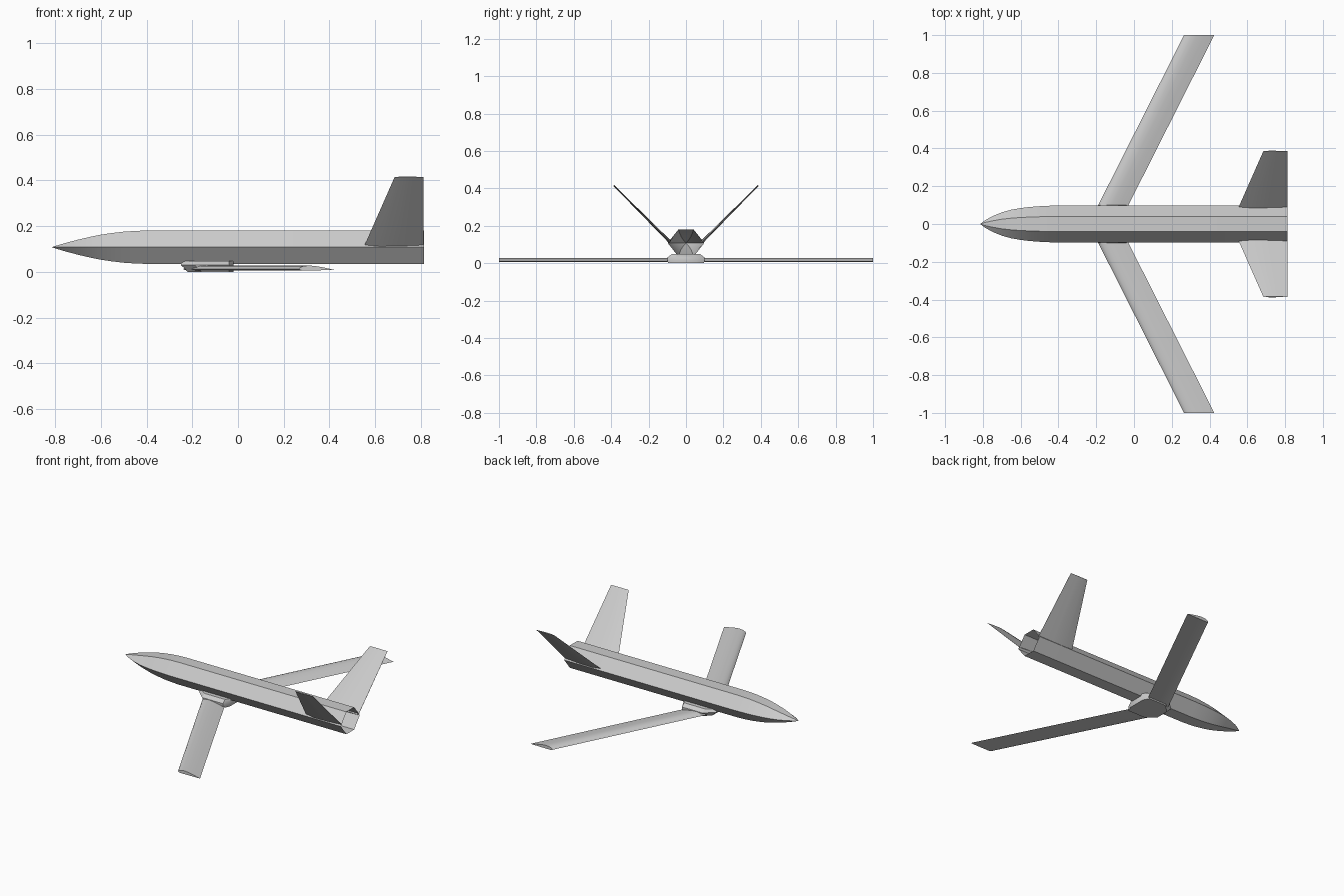
import bpy, bmesh, math
from mathutils import Vector

cube = bpy.data.objects.get("Cube")
if cube:
    bpy.data.objects.remove(cube, do_unlink=True)

grey = bpy.data.materials.new("light grey")
grey.use_nodes = True
colour = (0.6, 0.6, 0.6, 1)
grey.diffuse_color = colour
grey.node_tree.nodes["Principled BSDF"].inputs["Base Color"].default_value = colour


def loft(name, rings, cap_start=True, cap_end=True):
    """Skin a row of matching cross-sections into one object."""
    bm = bmesh.new()
    rows = [[bm.verts.new(p) for p in ring] for ring in rings]
    n = len(rows[0])
    for a, b in zip(rows, rows[1:]):
        for i in range(n):
            j = (i + 1) % n
            bm.faces.new((a[i], a[j], b[j], b[i]))
    if cap_start:
        bm.faces.new(rows[0])
    if cap_end:
        bm.faces.new(rows[-1])
    bmesh.ops.recalc_face_normals(bm, faces=bm.faces[:])
    mesh = bpy.data.meshes.new(name)
    bm.to_mesh(mesh)
    bm.free()
    mesh.materials.append(grey)
    obj = bpy.data.objects.new(name, mesh)
    bpy.context.collection.objects.link(obj)
    bpy.ops.object.select_all(action="DESELECT")
    obj.select_set(True)
    bpy.context.view_layer.objects.active = obj
    bpy.ops.object.shade_smooth_by_angle(angle=math.radians(30))
    return obj


# Fuselage: hexagonal shell with a curved nose, open at the tail
MID = 0.108
HEX = [(0.098, 0), (0.04, 0.073), (-0.04, 0.073),
       (-0.098, 0), (-0.04, -0.073), (0.04, -0.073)]
# station x, width scale, height scale
STATIONS = [(-0.813, 0.01, 0.01), (-0.79, 0.19, 0.11), (-0.75, 0.42, 0.27),
            (-0.7, 0.63, 0.45), (-0.65, 0.77, 0.61), (-0.6, 0.86, 0.75),
            (-0.55, 0.92, 0.85), (-0.5, 0.96, 0.93), (-0.45, 0.985, 0.975),
            (-0.4, 1, 1), (0.813, 1, 1)]
loft("fuselage", [[(x, y * sy, MID + z * sz) for y, z in HEX]
                  for x, sy, sz in STATIONS], cap_end=False)

# Wing mount under the belly, with a sloping front and narrower top
PLAN = [(-0.25, 0.045), (-0.19, 0.1), (-0.04, 0.1), (-0.02, 0.06)]
outline = PLAN + [(x, -y) for x, y in reversed(PLAN)]


def mount_ring(z, width, shift):
    return [(x + (shift if x < -0.1 else 0), y * width, z) for x, y in outline]


loft("wing_mount", [mount_ring(0.0, 0.95, 0.03), mount_ring(0.012, 1, 0.02),
                    mount_ring(0.03, 1, 0), mount_ring(0.048, 0.76, 0)])

# Swept wings with a flat-bottomed aerofoil: chord fraction, height
AEROFOIL = [(0, 0.012), (0.04, 0.019), (0.13, 0.025), (0.28, 0.028),
            (0.45, 0.026), (0.7, 0.019), (1, 0.008), (0.5, 0.007), (0.08, 0.007)]
for side, label in ((1, "right"), (-1, "left")):
    loft(label + "_wing", [[(-0.24 + 0.505 * y + 0.16 * c, side * y, z)
                            for c, z in AEROFOIL] for y in (0, 1)])

# Thin tapered tail fins in a V
FIN = [(0, 0), (0.25, 1), (0.6, 0.8), (1, 0.1), (1, -0.1), (0.6, -0.8), (0.25, -1)]


def fin_ring(side, front, y, z, half):
    base, normal = Vector((front, side * y, z)), Vector((0, -side, 1)).normalized()
    return [base + Vector(((0.812 - front) * c, 0, 0)) + normal * half * t
            for c, t in FIN]


for side, label in ((1, "right"), (-1, "left")):
    loft(label + "_tail_fin", [fin_ring(side, 0.552, 0.085, 0.113, 0.008),
                               fin_ring(side, 0.685, 0.386, 0.415, 0.003)])
